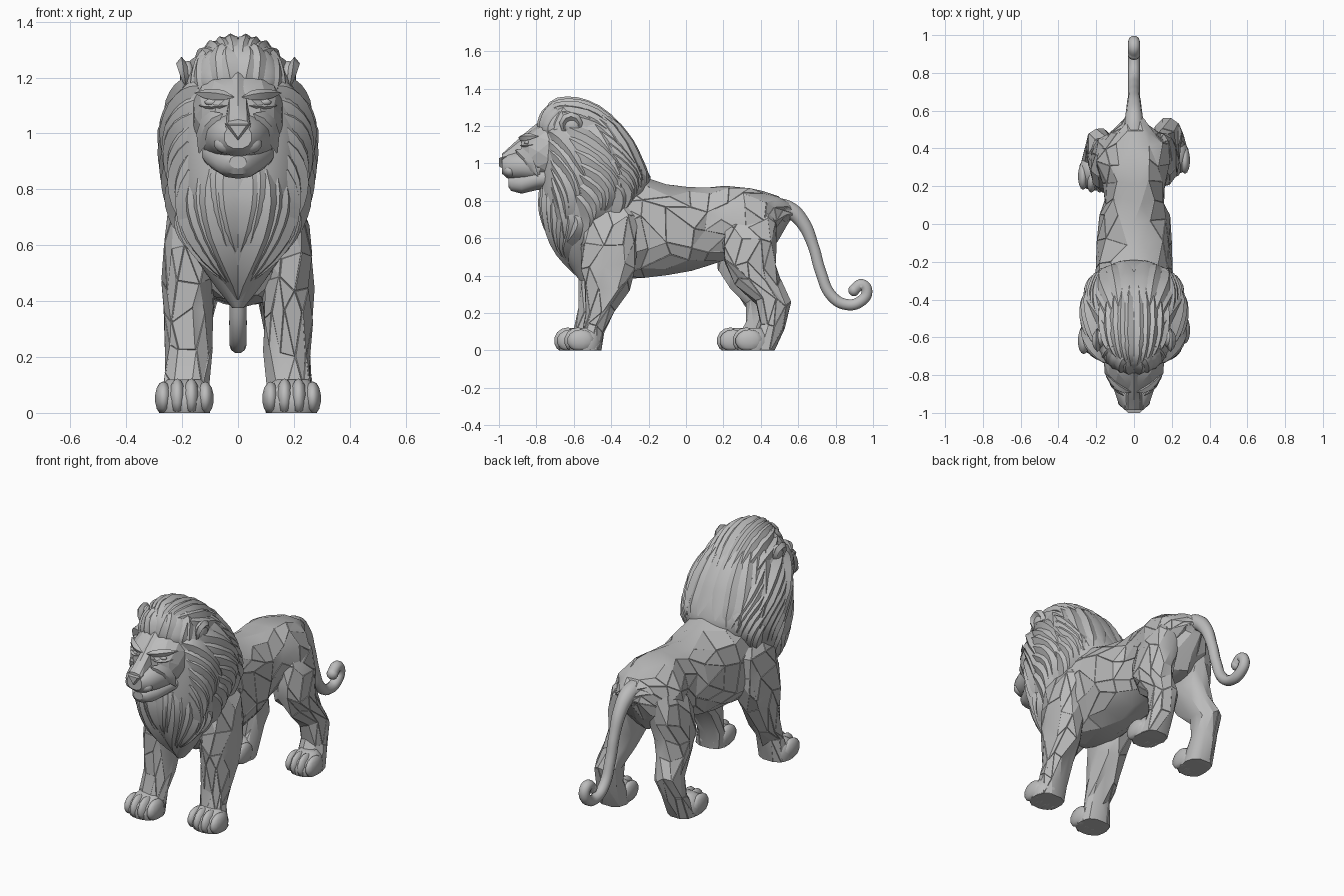
import bpy, bmesh, math, random
from mathutils import Vector, Matrix

random.seed(4)
if "Cube" in bpy.data.objects:
    bpy.data.objects.remove(bpy.data.objects["Cube"])

stone = bpy.data.materials.new("stone grey")
stone.use_nodes = True
GREY = (0.5, 0.5, 0.5, 1)
stone.diffuse_color = GREY
stone.node_tree.nodes["Principled BSDF"].inputs["Base Color"].default_value = GREY


def finish(name, bm, angle=25):
    """Turn a bmesh into an object, smooth except at edges over the angle."""
    bmesh.ops.recalc_face_normals(bm, faces=bm.faces)
    for f in bm.faces:
        f.smooth = True
    for e in bm.edges:
        e.smooth = len(e.link_faces) == 2 and e.calc_face_angle(0) < math.radians(angle)
    mesh = bpy.data.meshes.new(name)
    bm.to_mesh(mesh)
    bm.free()
    mesh.materials.append(stone)
    obj = bpy.data.objects.new(name, mesh)
    bpy.context.collection.objects.link(obj)
    return obj


def ring_point(sec, th, axis, power=2.3):
    """Point on a rounded cross-section (t, u0, u1, v0, v1)."""
    t, u0, u1, v0, v1 = sec
    s, c = math.sin(th), math.cos(th)
    s = math.copysign(abs(s) ** (2 / power), s)
    c = math.copysign(abs(c) ** (2 / power), c)
    u = (u0 + u1) / 2 + s * (u1 - u0) / 2
    v = (v0 + v1) / 2 - c * (v1 - v0) / 2
    return Vector((u, v, t)) if axis == "z" else Vector((u, t, v))


def chisel(bm, carve):
    """Pair some triangles at random, then raise the facets apart with fine grooves."""
    used, joins = set(), []
    edges = list(bm.edges)
    random.shuffle(edges)
    for e in edges:
        if len(e.link_faces) == 2 and random.random() < 0.6:
            if all(len(f.verts) == 3 and f not in used for f in e.link_faces):
                if e.calc_face_angle() < 0.5:
                    used.update(e.link_faces)
                    joins.append(e)
    bmesh.ops.dissolve_edges(bm, edges=joins, use_verts=False)
    chosen = [f for f in bm.faces if len(f.verts) < 5 and carve(f.normal) and random.random() < 0.8]
    bmesh.ops.inset_individual(bm, faces=chosen, thickness=0.003, depth=0.003)


def loft(name, secs, axis, sides=12, jitter=0.0, carve=None, angle=25, stagger=True):
    """Skin cross-sections with triangles; carve(normal) picks chiselled facets."""
    bm = bmesh.new()
    rings = []
    for i, sec in enumerate(secs):
        mid = sum((ring_point(sec, k * math.pi / 2, axis) for k in range(4)), Vector()) / 4
        row = []
        for k in range(sides):
            shake = jitter * (0 < i < len(secs) - 1)
            th = math.tau * (k + (0.5 if stagger and i % 2 else 0)) / sides
            p = ring_point(sec, th + random.uniform(-4, 4) * shake, axis)
            p = mid + (p - mid) * (1 + random.uniform(-shake, shake))
            p["xyz".index(axis)] += random.uniform(-.8, .8) * shake
            row.append(bm.verts.new(p))
        rings.append(row)
    for i, (a, b) in enumerate(zip(rings, rings[1:])):
        for k in range(sides):
            n = (k + 1) % sides
            if i % 2 == 0:
                tris = ((a[k], a[n], b[k]), (a[n], b[n], b[k]))
            else:
                tris = ((a[k], b[n], b[k]), (a[k], a[n], b[n]))
            for tri in tris:
                bm.faces.new(tri)
    bm.faces.new(rings[0])
    bm.faces.new(rings[-1])
    bmesh.ops.recalc_face_normals(bm, faces=bm.faces)
    if carve:
        chisel(bm, carve)
    return finish(name, bm, angle)


def even(rows):
    """Sections (t, half_width, v0, v1) centred on x = 0."""
    return [(t, -w, w, a, b) for t, w, a, b in rows]


def ellipsoid(name, centre, radii, segs=16):
    bm = bmesh.new()
    bmesh.ops.create_uvsphere(bm, u_segments=segs, v_segments=segs // 2, radius=1,
                              matrix=Matrix.Translation(centre) @ Matrix.Diagonal((*radii, 1)))
    for v in bm.verts:
        v.co.z = max(v.co.z, 0)
    return finish(name, bm, 60)


def ridge(name, points, normals, width, height):
    """Chiselled strip with a sharp crest, pointed at both ends."""
    bm = bmesh.new()
    rows = []
    for i, (p, n) in enumerate(zip(points, normals)):
        ahead = points[min(i + 1, len(points) - 1)] - points[max(i - 1, 0)]
        b = ahead.cross(n).normalized()
        s = 0.08 + math.sin(math.pi * i / (len(points) - 1)) ** 0.7
        rows.append([bm.verts.new(p + d) for d in
                     (b * width * s, n * height * s, -b * width * s, -n * height * s)])
    for a, b in zip(rows, rows[1:]):
        for k in range(4):
            bm.faces.new((a[k], a[(k + 1) % 4], b[(k + 1) % 4], b[k]))
    bm.faces.new(rows[0])
    bm.faces.new(rows[-1])
    return finish(name, bm, 35)


# Torso with chiselled flanks and a rump that runs into the tail
loft("torso", even([
    (-.6, .1, .54, .85), (-.5, .18, .41, .95), (-.38, .225, .385, .97), (-.22, .205, .39, .92),
    (-.09, .198, .405, .885), (.03, .185, .425, .868), (.12, .156, .452, .873), (.21, .162, .478, .88),
    (.32, .2, .48, .872), (.41, .18, .5, .85), (.475, .125, .58, .826), (.53, .066, .685, .795),
    (.57, .04, .71, .765)]),
    "y", 13, 0.028, lambda n: abs(n.x) > 0.55)

# Legs and paws
FRONT = [(.8, .1, .19, -.5, -.3), (.7, .08, .25, -.555, -.25), (.58, .08, .265, -.56, -.25),
         (.46, .085, .272, -.56, -.26), (.35, .09, .267, -.545, -.305), (.23, .092, .257, -.535, -.375),
         (.12, .1, .258, -.555, -.435), (0, .1, .28, -.58, -.45)]
HIND = [(.77, .06, .14, .28, .44), (.68, .04, .2, .21, .485), (.57, .035, .225, .19, .485),
        (.46, .055, .235, .2, .48), (.36, .08, .24, .26, .505), (.25, .105, .25, .37, .565),
        (.14, .115, .258, .39, .525), (0, .115, .28, .32, .475)]
for side, word in ((1, "left"), (-1, "right")):
    for kind, rows, step, toe_y, x0, x1 in (("front", FRONT, -.055, -.585, .092, .292),
                                            ("hind", HIND, -.085, .315, .115, .292)):
        slide = 0 if side > 0 else step
        secs = []
        for z, a, b, c, d in rows:
            dy = slide * max(0, 1 - z / .7)
            secs.append((z, *sorted((side * a, side * b)), c + dy, d + dy))
        loft(f"{word}_{kind}_leg", secs, "z", 10, 0.04,
             lambda n: n.x * side > 0.3 or (kind == "front" and n.y < -0.5))
        # Flat-soled paw body and four rounded toes
        y = toe_y + slide
        pad = [(z, *sorted((side * (x0 + g), side * (x1 - g))), y - .055 + 2 * g, y + .14 - g)
               for z, g in ((0, .008), (.04, 0), (.085, .01), (.12, .04))]
        loft(f"{word}_{kind}_paw", pad, "z", 18, angle=60)
        gap = (x1 - x0) / 4
        for t in range(4):
            outer = t in (0, 3)
            ellipsoid(f"{word}_{kind}_toe_{t + 1}",
                      (side * (x0 + gap * (t + .5)), y + .008 + .015 * outer, .052),
                      (gap * .62, .074, .06 if outer else .071), 14)

# Mane body
MANE = even([
    (.375, .02, -.57, -.5), (.45, .08, -.625, -.46), (.55, .15, -.7, -.4), (.65, .2, -.745, -.33),
    (.75, .235, -.772, -.25), (.85, .257, -.78, -.19), (.93, .265, -.78, -.19), (1.02, .262, -.78, -.24),
    (1.1, .235, -.785, -.28), (1.2, .188, -.785, -.35), (1.27, .145, -.765, -.43),
    (1.31, .105, -.74, -.5), (1.338, .04, -.69, -.59)])
mane = loft("mane", MANE, "z", 24, angle=40)
bpy.context.view_layer.update()


def mane_point(th, z):
    z = min(max(z, MANE[0][0]), MANE[-1][0])
    for a, b in zip(MANE, MANE[1:]):
        if z <= b[0]:
            f = (z - a[0]) / (b[0] - a[0])
            return ring_point([p + (q - p) * f for p, q in zip(a, b)], th, "z")


def bend(a, b, c, t):
    """Quadratic curve through plain number pairs."""
    return ((1 - t) ** 2 * p + 2 * t * (1 - t) * q + t * t * r for p, q, r in zip(a, b, c))


def mane_lock(name, start, mid, end, width, height, steps=9):
    """Lock of hair over the mane along (degrees from front, height)."""
    pts, nors = [], []
    for i in range(steps):
        th, z = bend(start, mid, end, i / (steps - 1))
        th = math.radians(th)
        across = mane_point(th + .03, z) - mane_point(th - .03, z)
        up = mane_point(th, z + .015) - mane_point(th, z - .015)
        pts.append(mane_point(th, z))
        nors.append(across.cross(up).normalized())
    ridge(name, pts, nors, width, height)


def crown_lock(name, start, mid, end, width, height, steps=10):
    """Lock of hair draped over the dome along (x, y)."""
    pts, nors = [], []
    for i in range(steps):
        x, y = bend(start, mid, end, i / (steps - 1))
        hit, place, normal, _ = mane.ray_cast((x, y, 2), (0, 0, -1))
        if hit:
            pts.append(place)
            nors.append(normal)
    ridge(name, pts, nors, width, height)


# Locks in tiers, each mirrored with slightly varied size and sweep
TIERS = {
    "hairline": (5, .034, .016, lambda i: ((4 + 12 * i, 1.16), (8 + 13 * i, 1.25), (20 + 18 * i, 1.32))),
    "nape": (5, .045, .018, lambda i: ((165 - 15 * i, 1.28), (178 - 17 * i, 1.12), (170 - 14 * i, .9 - .03 * i))),
    "cheek": (7, .044, .028, lambda i: ((40, 1.17 - .05 * i), (70, 1.16 - .08 * i), (84 - 5 * i, .88 - .055 * i))),
    "shoulder": (7, .044, .026, lambda i: ((70, 1.2 - .06 * i), (104, 1.14 - .07 * i), (122 - 6 * i, .92 - .06 * i))),
    "ruff": (6, .04, .024, lambda i: ((102, 1.2 - .06 * i), (132, 1.12 - .06 * i), (150 - 6 * i, .9 - .045 * i))),
    "chest": (6, .042, .024, lambda i: ((20 + 11 * i, .87 - .03 * i), (30 + 13 * i, .64), (1 + 8 * i, .41 + .02 * i))),
    "bib": (2, .05, .02, lambda i: ((8 + 6 * i, .88), (9 + 13 * i, .76), (2 + 5 * i, .6 - .08 * i))),
}
for kind, (count, width, height, rule) in TIERS.items():
    for i in range(count):
        w, h = width * random.uniform(.8, 1.2), height * random.uniform(.75, 1.15)
        sway, drop = random.uniform(-5, 5) * (kind != "hairline"), random.uniform(-.03, .03)
        start, mid, end = rule(i)
        for s, word in ((1, "left"), (-1, "right")):
            mane_lock(f"{word}_{kind}_lock_{i + 1}", (s * start[0], start[1]),
                      (s * (mid[0] + sway), mid[1] + drop / 2), (s * end[0], end[1] + drop), w, h)
for i in range(5):
    for s, word in ((1, "left"), (-1, "right")):
        crown_lock(f"{word}_crown_lock_{i + 1}", (s * (.012 + .027 * i), -.765 + .02 * i),
                   (s * (.045 + .037 * i), -.6), (s * (.02 + .036 * i), -.27 - .012 * i), .03, .02)

# Head, muzzle, jaw and nose
loft("head", even([(-.6, .16, .9, 1.25), (-.72, .165, .9, 1.235), (-.79, .155, .92, 1.205),
                   (-.84, .132, .94, 1.17), (-.88, .09, .96, 1.13)]), "y", 12, angle=12)
loft("muzzle", even([(-.78, .135, .9, 1.08), (-.88, .108, .91, 1.07), (-.955, .08, .92, 1.05),
                     (-.985, .05, .945, 1.03)]), "y", 12, angle=30)
loft("jaw", even([(-.7, .14, .87, 1.0), (-.8, .12, .855, .98), (-.88, .08, .838, .95),
                  (-.935, .05, .852, .932), (-.95, .03, .875, .92)]), "y", 12, angle=30)
loft("nose_bridge", even([(-.79, .05, 1.0, 1.22), (-.87, .04, 1.0, 1.155), (-.93, .042, 1.0, 1.1),
                          (-.985, .045, 1.0, 1.05)]), "y", 8, angle=15, stagger=False)
loft("nose", even([(-.95, .055, .97, 1.06), (-.985, .052, .975, 1.05), (-1.0, .035, .985, 1.042)]),
     "y", 3, angle=15, stagger=False)

for s, word in ((1, "left"), (-1, "right")):
    def face_ridge(name, path, normal, w, h):
        a, b, c = (Vector((s * x, y, z)) for x, y, z in path)
        pts = [a.lerp(b, t / 4).lerp(b.lerp(c, t / 4), t / 4) for t in range(5)]
        n = Vector((s * normal[0], normal[1], normal[2])).normalized()
        ridge(f"{word}_{name}", pts, [n] * 5, w, h)
    face_ridge("brow", ((.015, -.89, 1.13), (.08, -.885, 1.142), (.155, -.79, 1.145)), (.2, -1, .3), .02, .018)
    face_ridge("lower_eyelid", ((.04, -.88, 1.1), (.09, -.88, 1.088), (.14, -.82, 1.1)), (.3, -1, .1), .01, .014)
    face_ridge("cheek_plane", ((.055, -.91, 1.07), (.125, -.86, 1.05), (.14, -.79, .93)), (.7, -1, .1), .035, .012)
    ellipsoid(f"{word}_eye", (s * .09, -.85, 1.112), (.03, .015, .013), 12)
    ellipsoid(f"{word}_lip", (s * .038, -.94, .962), (.048, .036, .035))
    # Cupped ear with a thick rim
    ellipsoid(f"{word}_ear", (s * .18, -.605, 1.205), (.028, .05, .055))
    pts = []
    for step in range(9):
        a = math.radians(-70 + 40 * step)
        pts.append(Vector((s * (.192 + .01 * math.sin(a)), -.615 + .045 * math.cos(a),
                           1.206 + .045 * math.sin(a))))
    ridge(f"{word}_ear_rim", pts, [Vector((s, 0, 0))] * len(pts), .022, .018)

# Tail with curled tip
TAIL = [(.47, .765), (.55, .752), (.62, .69), (.68, .56), (.72, .42), (.78, .29), (.86, .245),
        (.93, .26), (.967, .315), (.94, .352), (.9, .325)]
cu = bpy.data.curves.new("tail", "CURVE")
cu.dimensions = "3D"
cu.bevel_depth, cu.bevel_resolution, cu.resolution_u = 1, 3, 6
cu.use_fill_caps = True
sp = cu.splines.new("BEZIER")
sp.bezier_points.add(len(TAIL) - 1)
for i, (bp, (y, z)) in enumerate(zip(sp.bezier_points, TAIL)):
    bp.co = (0, y, z)
    bp.radius = .031 + .026 * max(0, 1 - i / 3)
    bp.handle_left_type = bp.handle_right_type = "AUTO"
cu.materials.append(stone)
bpy.context.collection.objects.link(bpy.data.objects.new("tail", cu))
ellipsoid("tail_tip", (0, .898, .322), (.033, .03, .032))
